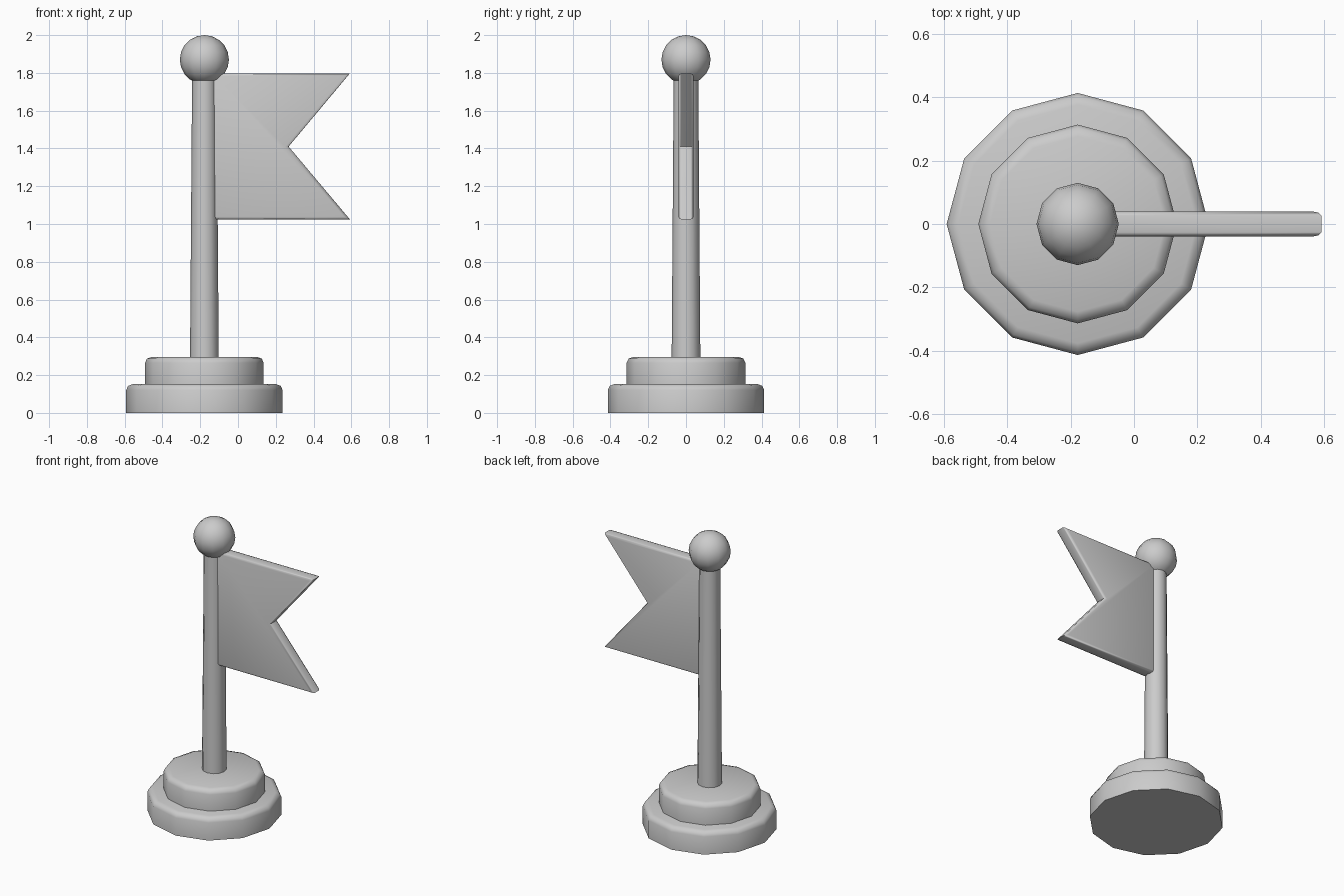
import bpy, bmesh, math

if "Cube" in bpy.data.objects:
    bpy.data.objects.remove(bpy.data.objects["Cube"])

AXIS_X = -0.178   # pole axis
SIDES = 12


def finish(name, bm, angle=50):
    bmesh.ops.recalc_face_normals(bm, faces=bm.faces[:])
    mesh = bpy.data.meshes.new(name)
    bm.to_mesh(mesh)
    bm.free()
    obj = bpy.data.objects.new(name, mesh)
    bpy.context.collection.objects.link(obj)
    bpy.ops.object.select_all(action='DESELECT')
    obj.select_set(True)
    bpy.context.view_layer.objects.active = obj
    bpy.ops.object.shade_smooth_by_angle(angle=math.radians(angle))
    return obj


def lathe(name, profile):
    """Revolve (radius, z) points about the pole axis, capping both ends."""
    bm = bmesh.new()
    rings = []
    for r, z in profile:
        if r == 0:
            rings.append([bm.verts.new((AXIS_X, 0, z))] * SIDES)
            continue
        angles = [2 * math.pi * i / SIDES for i in range(SIDES)]
        rings.append([bm.verts.new((AXIS_X + r * math.cos(a), r * math.sin(a), z)) for a in angles])
    for low, high in zip(rings, rings[1:]):
        for i in range(SIDES):
            j = (i + 1) % SIDES
            corners = dict.fromkeys((low[i], low[j], high[j], high[i]))
            bm.faces.new(list(corners))
    for ring in (rings[0], rings[-1]):
        if len(set(ring)) == SIDES:
            bm.faces.new(ring)
    return finish(name, bm)


def base_tier(name, radius, z0, z1):
    return lathe(name, [(radius, z0), (radius, z1 - 0.032), (radius - 0.01, z1 - 0.01),
                        (radius - 0.037, z1)])


# Stepped base
base_tier("base_lower", 0.414, 0.0, 0.153)
base_tier("base_upper", 0.314, 0.15, 0.297)

# Tapered pole
lathe("pole", [(0.076, 0.29), (0.065, 1.78)])

# Ball finial
STEPS = 10
lathe("ball_finial", [(0 if k in (0, STEPS) else 0.13 * math.sin(math.pi * k / STEPS),
                       1.87 - 0.13 * math.cos(math.pi * k / STEPS)) for k in range(STEPS + 1)])

# Swallowtail flag with softened edges
outline = [(-0.135, 1.025), (0.592, 1.025), (0.268, 1.41), (0.592, 1.797), (-0.135, 1.797)]
bm = bmesh.new()
front = bm.faces.new([bm.verts.new((x, -0.04, z)) for x, z in outline])
extruded = bmesh.ops.extrude_face_region(bm, geom=[front], use_keep_orig=True)
moved = [v for v in extruded["geom"] if isinstance(v, bmesh.types.BMVert)]
bmesh.ops.translate(bm, verts=moved, vec=(0, 0.08, 0))
bmesh.ops.recalc_face_normals(bm, faces=bm.faces[:])
rim = [e for e in bm.edges if abs(e.verts[0].co.y - e.verts[1].co.y) < 0.001]
bmesh.ops.bevel(bm, geom=rim, offset=0.014, segments=2, profile=0.5, affect='EDGES')
finish("flag", bm)
